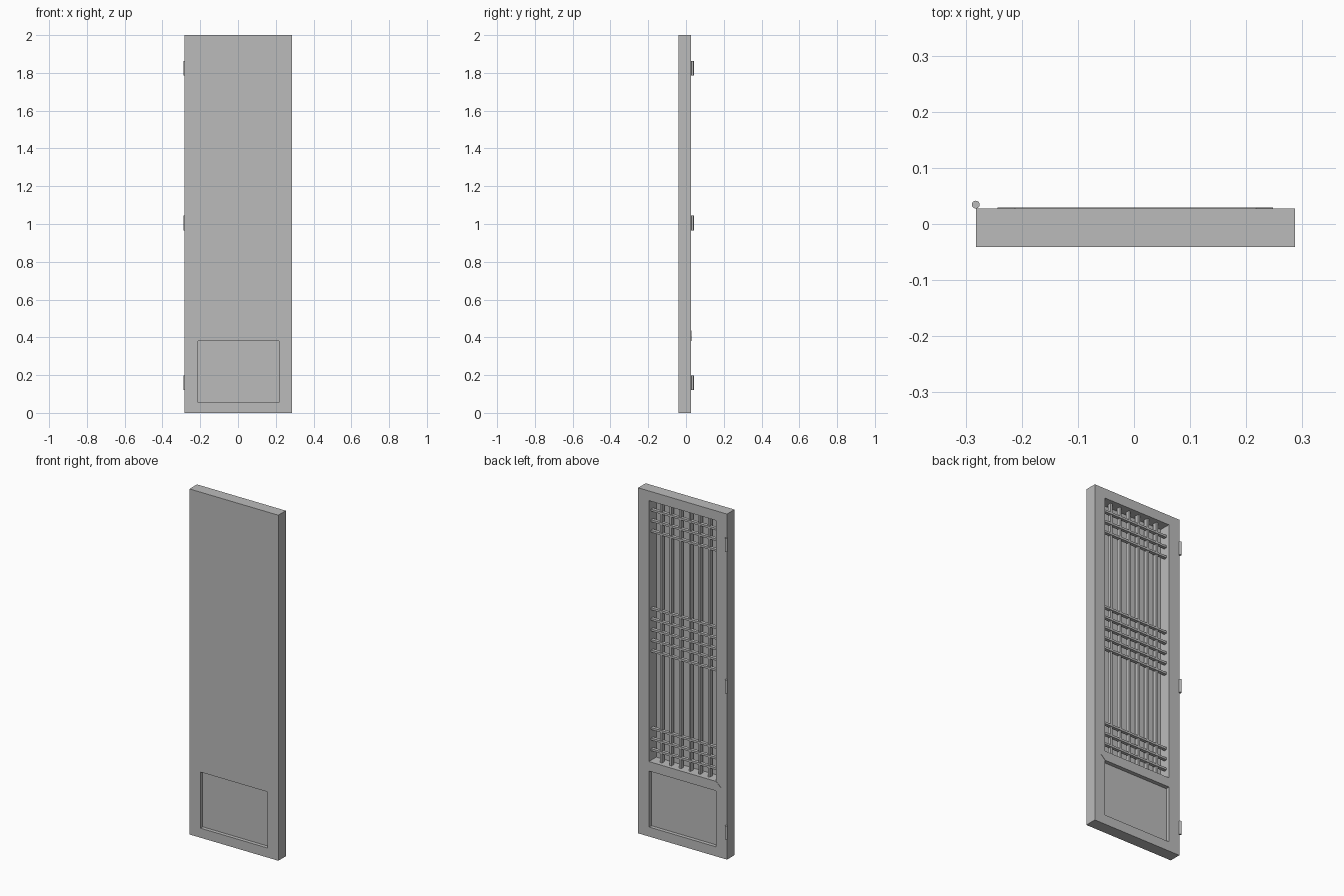
import bpy
import bmesh
from mathutils import Vector

cube = bpy.data.objects.get("Cube")
if cube:
    bpy.data.objects.remove(cube, do_unlink=True)

# Single material
grey = bpy.data.materials.new("plain grey")
grey.use_nodes = True
colour = (0.5, 0.5, 0.5, 1)
grey.diffuse_color = colour
grey.node_tree.nodes["Principled BSDF"].inputs["Base Color"].default_value = colour

# Main dimensions
LEFT, RIGHT = -0.282, 0.287
FRONT, BACK = -0.041, 0.0275
HEIGHT = 2.0
OPEN_L, OPEN_R = -0.212, 0.217
OPEN_Z0, OPEN_Z1 = 0.435, 1.944
PANEL_Z0, PANEL_Z1 = 0.055, 0.38
RECESS = 0.021
SHEET = 0.003


def finish(name, bm):
    bmesh.ops.recalc_face_normals(bm, faces=bm.faces)
    mesh = bpy.data.meshes.new(name)
    bm.to_mesh(mesh)
    bm.free()
    mesh.materials.append(grey)
    obj = bpy.data.objects.new(name, mesh)
    bpy.context.collection.objects.link(obj)
    return obj


def box(name, x, y, z):
    bm = bmesh.new()
    bmesh.ops.create_cube(bm, size=1)
    for v in bm.verts:
        v.co = Vector([a + (b - a) * (c + 0.5) for (a, b), c in zip((x, y, z), v.co)])
    return finish(name, bm)


def cut(target, cutter):
    cutter.hide_render = True
    mod = target.modifiers.new("cut", "BOOLEAN")
    mod.operation = "DIFFERENCE"
    mod.solver = "EXACT"
    mod.object = cutter
    bpy.context.view_layer.objects.active = target
    bpy.ops.object.modifier_apply(modifier=mod.name)
    bpy.data.objects.remove(cutter, do_unlink=True)


# Door leaf: a slab with the lattice opening and the lower panel cut in
leaf = box("door_leaf", (LEFT, RIGHT), (FRONT, BACK), (0, HEIGHT))
opening = (OPEN_L, OPEN_R)
cut(leaf, box("opening_cutter", opening, (FRONT + SHEET, BACK + 0.1), (OPEN_Z0, OPEN_Z1)))
cut(leaf, box("front_panel_cutter", opening, (FRONT - 0.1, FRONT + RECESS), (PANEL_Z0, PANEL_Z1)))
cut(leaf, box("back_panel_cutter", opening, (BACK - RECESS, BACK + 0.1), (PANEL_Z0, PANEL_Z1)))

# Middle rail with pointed ends let into the stiles
bm = bmesh.new()
mid = (PANEL_Z1 + OPEN_Z0) / 2
tip = 0.031
outline = [(OPEN_L, PANEL_Z1), (OPEN_R, PANEL_Z1), (OPEN_R + tip, mid),
           (OPEN_R, OPEN_Z0), (OPEN_L, OPEN_Z0), (OPEN_L - tip, mid)]
face = bm.faces.new([bm.verts.new((x, BACK - 0.01, z)) for x, z in outline])
ext = bmesh.ops.extrude_face_region(bm, geom=[face])
for v in ext["geom"]:
    if isinstance(v, bmesh.types.BMVert):
        v.co.y = BACK + 0.002
finish("middle_rail", bm)

# Lattice: six evenly spaced uprights
half = 0.006
step = (OPEN_R - OPEN_L) / 7
for i in range(1, 7):
    x = OPEN_L + step * i
    box(f"lattice_upright_{i}", (x - half, x + half), (-0.018, 0.006), (OPEN_Z0, OPEN_Z1))

# Lattice: cross bars grouped at the bottom, middle and top
centre = (OPEN_Z0 + OPEN_Z1) / 2
levels = [OPEN_Z0 + step * i for i in (1, 2, 3)]
levels += [centre + step * i for i in range(-2, 3)]
levels += [OPEN_Z1 - step * i for i in (3, 2, 1)]
for i, z in enumerate(levels, 1):
    box(f"lattice_cross_bar_{i}", opening, (-0.009, 0.010), (z - half, z + half))

# Hinge barrels on the back right edge
for name, z in (("lower", 0.16), ("middle", 1.005), ("upper", 1.825)):
    bpy.ops.mesh.primitive_cylinder_add(vertices=24, radius=0.007, depth=0.078,
                                        location=(LEFT, BACK + 0.007, z))
    hinge = bpy.context.object
    hinge.name = f"{name}_hinge"
    hinge.data.materials.append(grey)
    bpy.ops.object.shade_smooth_by_angle()
